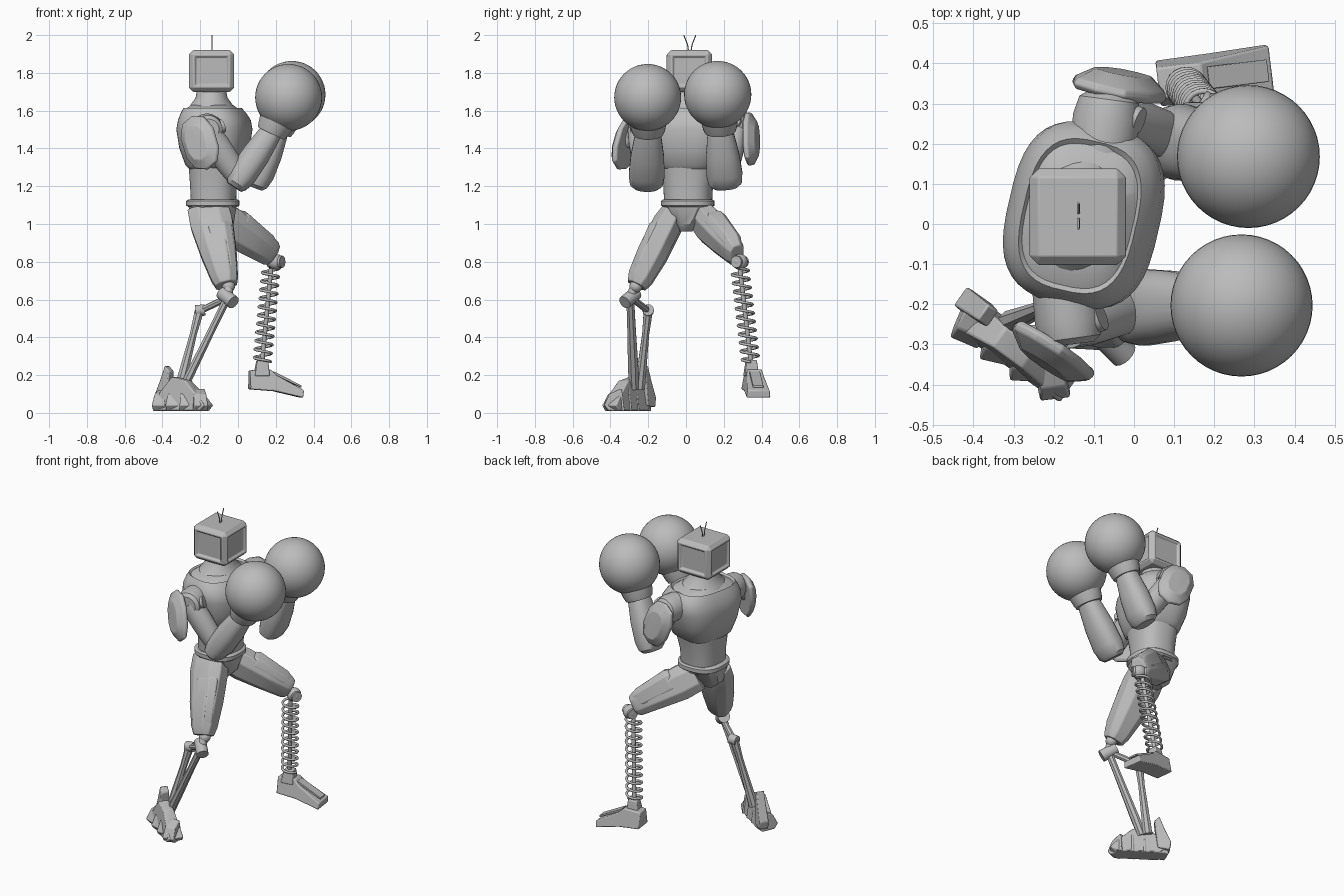
import bpy, bmesh, math
from mathutils import Vector, Matrix

cube = bpy.data.objects.get("Cube")
if cube:
    bpy.data.objects.remove(cube, do_unlink=True)

grey = bpy.data.materials.new("plain_grey")
grey.use_nodes = True
GREY = (0.5, 0.5, 0.5, 1)
grey.diffuse_color = GREY
grey.node_tree.nodes["Principled BSDF"].inputs["Base Color"].default_value = GREY


def finish(name, bm, bevel=0, angle=32):
    bmesh.ops.recalc_face_normals(bm, faces=bm.faces)
    me = bpy.data.meshes.new(name)
    bm.to_mesh(me)
    bm.free()
    ob = bpy.data.objects.new(name, me)
    bpy.context.collection.objects.link(ob)
    me.materials.append(grey)
    if bevel:
        mod = ob.modifiers.new("bevel", "BEVEL")
        mod.width, mod.segments = bevel, 2
    bpy.ops.object.select_all(action="DESELECT")
    ob.select_set(True)
    bpy.context.view_layer.objects.active = ob
    bpy.ops.object.shade_smooth_by_angle(angle=math.radians(angle))


def loft(name, rings, n=24, power=2, **kw):
    """Skin rings of (centre, u axis, v axis); power above 2 squares them."""
    bm = bmesh.new()
    loops = []
    for c, u, v in rings:
        loop = []
        for i in range(n):
            a = math.tau * (i + 0.5) / n
            x, y = math.cos(a), math.sin(a)
            sx = math.copysign(abs(x) ** (2 / power), x)
            sy = math.copysign(abs(y) ** (2 / power), y)
            loop.append(bm.verts.new(c + u * sx + v * sy))
        loops.append(loop)
    for lo, hi in zip(loops, loops[1:]):
        for i in range(n):
            j = (i + 1) % n
            bm.faces.new((lo[i], lo[j], hi[j], hi[i]))
    bm.faces.new(loops[0][::-1])
    bm.faces.new(loops[-1])
    finish(name, bm, **kw)


def limb(name, a, b, sections, ref=(0, 1, 0), **kw):
    """Loft from a to b with sections (t, half width along ref, half depth)."""
    a, b = Vector(a), Vector(b)
    d = (b - a).normalized()
    u = Vector(ref)
    u = (u - d * u.dot(d)).normalized()
    v = d.cross(u)
    loft(name, [(a.lerp(b, t), u * p, v * q) for t, p, q in sections], **kw)


def rod(name, a, b, r, n=16):
    limb(name, a, b, [(0, r, r), (1, r, r)], ref=(0.1, 0.9, 0.2), n=n)


def column(name, rows, yaw=0, **kw):
    """Upright loft with rows (z, x, y, half depth, half width)."""
    m = Matrix.Rotation(math.radians(yaw), 3, "Z")
    loft(name, [(Vector((x, y, z)), m @ Vector((p, 0, 0)), m @ Vector((0, q, 0)))
                for z, x, y, p, q in rows], **kw)


def ball(name, c, r, seg=48):
    bm = bmesh.new()
    bmesh.ops.create_uvsphere(bm, u_segments=seg, v_segments=seg // 2, radius=r,
                              matrix=Matrix.Translation(c))
    finish(name, bm)


def prism(name, outline, origin, yaw, half, taper=1, bevel=0.006):
    """Side outline of (forward, up) points, thickened sideways; taper narrows the top."""
    bm = bmesh.new()
    top = max(z for _, z in outline)
    m = Matrix.Translation(origin) @ Matrix.Rotation(math.radians(yaw), 4, "Z")
    sides = [[bm.verts.new(m @ Vector((x, s * half * (1 + (taper - 1) * max(z, 0) / top), z)))
              for x, z in outline] for s in (-1, 1)]
    for s in sides:
        bm.faces.new(s)
    for i in range(len(outline)):
        j = (i + 1) % len(outline)
        bm.faces.new((sides[0][i], sides[0][j], sides[1][j], sides[1][i]))
    finish(name, bm, bevel)


def wire(name, pts, r):
    cu = bpy.data.curves.new(name, "CURVE")
    cu.dimensions, cu.bevel_depth, cu.bevel_resolution = "3D", r, 2
    cu.use_fill_caps = True
    sp = cu.splines.new("POLY")
    sp.points.add(len(pts) - 1)
    for p, q in zip(sp.points, pts):
        p.co = (*q, 1)
    cu.materials.append(grey)
    bpy.context.collection.objects.link(bpy.data.objects.new(name, cu))


# Head: a chamfered box with inset panels on each side
bm = bmesh.new()
bmesh.ops.create_cube(bm, size=1, matrix=Matrix.Translation((-0.14, 0.018, 1.81))
                      @ Matrix.Diagonal((0.24, 0.24, 0.22, 1)))
bmesh.ops.bevel(bm, geom=bm.edges[:], offset=0.022, segments=1, affect="EDGES")
bm.normal_update()
for f in [f for f in bm.faces if max(abs(f.normal.x), abs(f.normal.y)) > 0.95]:
    bmesh.ops.inset_region(bm, faces=[f], thickness=0.012, depth=0)
    bmesh.ops.inset_region(bm, faces=[f], thickness=0.014, depth=-0.012)
finish("head", bm, 0.003, 25)
for s in (-1, 1):
    wire(("right" if s < 0 else "left") + "_antenna",
         [(-0.138, 0.02 + s * y, z) for y, z in ((0.006, 1.91), (0.012, 1.95), (0.032, 2.0))], 0.003)

# Torso
column("neck", [(1.58, -0.138, 0.02, 0.14, 0.17), (1.635, -0.14, 0.02, 0.108, 0.13),
                (1.67, -0.14, 0.02, 0.084, 0.092), (1.72, -0.14, 0.02, 0.076, 0.076)], yaw=-13)
column("chest", [(1.29, -0.125, 0.015, 0.125, 0.14), (1.31, -0.125, 0.015, 0.145, 0.165),
                 (1.40, -0.125, 0.02, 0.176, 0.2), (1.50, -0.125, 0.022, 0.19, 0.228),
                 (1.55, -0.125, 0.022, 0.18, 0.23), (1.59, -0.13, 0.022, 0.16, 0.212),
                 (1.615, -0.135, 0.02, 0.142, 0.19), (1.605, -0.135, 0.02, 0.134, 0.178),
                 (1.63, -0.138, 0.02, 0.105, 0.125)], yaw=-13, n=40, power=2.9)
column("abdomen", [(1.08, -0.13, 0.01, 0.118, 0.125), (1.2, -0.13, 0.012, 0.122, 0.13),
                   (1.32, -0.125, 0.015, 0.135, 0.155)], yaw=-8, n=32, power=2.5)
column("belt", [(1.09, -0.133, 0.01, 0.13, 0.132), (1.098, -0.133, 0.01, 0.142, 0.142),
                (1.122, -0.133, 0.01, 0.142, 0.142), (1.13, -0.133, 0.01, 0.13, 0.132)],
       n=32, power=2.5)
column("pelvis", [(0.96, -0.13, 0.0, 0.07, 0.035), (1.0, -0.135, 0.0, 0.115, 0.06),
                  (1.095, -0.135, 0.01, 0.13, 0.135)], n=12, power=3)

# Arms: shoulder, elbow, wrist, glove centre, glove radius, guard centre, guard yaw, side
arms = {
    "right": ((-0.165, -0.25, 1.5), (0.0, -0.21, 1.245), (0.185, -0.2, 1.5),
              (0.268, -0.203, 1.67), 0.177, (-0.205, -0.322, 1.43), -30, -1),
    "left": ((-0.07, 0.275, 1.53), (0.11, 0.21, 1.245), (0.215, 0.18, 1.51),
             (0.285, 0.168, 1.685), 0.178, (-0.035, 0.343, 1.45), -14, 1),
}
for side, (sh, el, wr, gl, r, pad, yaw, s) in arms.items():
    sh, el, wr, gl, pad = map(Vector, (sh, el, wr, gl, pad))
    inner = sh - Vector((0.01, s * 0.1, 0))
    limb(side + "_shoulder_joint", inner, sh + Vector((0.01, s * 0.05, 0)),
         [(0, 0.08, 0.08), (0.6, 0.085, 0.085), (0.9, 0.075, 0.075), (1, 0.055, 0.055)],
         ref=(0, 0, 1), n=28)
    rod(side + "_shoulder_boss", sh + Vector((0.03, 0, 0)), sh + Vector((0.085, -s * 0.02, 0.02)), 0.036)
    limb(side + "_upper_arm", sh, el, [(0, 0.06, 0.06), (0.3, 0.065, 0.07), (0.7, 0.06, 0.068),
                                      (1, 0.055, 0.055)], n=20)
    limb(side + "_forearm", el - Vector((0.02, 0, 0.05)), wr,
         [(0, 0.065, 0.045), (0.06, 0.088, 0.062), (0.22, 0.096, 0.075), (0.55, 0.088, 0.075),
          (0.9, 0.07, 0.062), (1, 0.06, 0.055)], n=24, power=2.4)
    limb(side + "_glove_cuff", wr - (gl - wr) * 0.12, gl,
         [(0, 0.082, 0.078), (0.1, 0.09, 0.085), (0.3, 0.098, 0.095), (0.5, 0.14, 0.14), (1, 0.15, 0.15)],
         n=28)
    ball(side + "_glove", gl, r)
    # Faceted guard plate, leaning along the outside of the upper arm
    m = Matrix.Rotation(math.radians(yaw), 3, "Z")
    out, flat = m @ Vector((0, s, 0)), m @ Vector((1, 0, 0))
    up = Vector((0, 0, 1)) - out * 0.1 - flat * 0.4
    along = flat + Vector((0, 0, 0.3))
    loft(side + "_arm_guard", [(pad + out * o, along * p, up * q) for o, p, q in
         ((-0.022, 0.095, 0.13), (-0.01, 0.102, 0.142), (0.005, 0.098, 0.138), (0.036, 0.06, 0.09))],
         n=10, power=2.4, bevel=0.004)
    rod(side + "_guard_mount", sh, pad, 0.035)

# Thighs with raised panels
thighs = {
    "right": ((-0.16, -0.05, 1.09), (-0.062, -0.262, 0.675),
              [(0, 0.06, 0.115), (0.22, 0.082, 0.12), (0.6, 0.085, 0.1), (0.9, 0.072, 0.076), (1, 0.055, 0.06)]),
    "left": ((-0.13, 0.07, 1.045), (0.185, 0.27, 0.838),
             [(0, 0.06, 0.1), (0.25, 0.075, 0.108), (0.6, 0.07, 0.092), (0.94, 0.054, 0.076), (1, 0.042, 0.06)]),
}
for side, (hip, knee, sec) in thighs.items():
    hip, knee = Vector(hip), Vector(knee)
    limb(side + "_thigh", hip, knee, sec, n=8, power=2.5, bevel=0.005)
    s = -1 if side == "right" else 1
    off = Vector((0.02, s * 0.012, 0.03))
    limb(side + "_thigh_panel", hip.lerp(knee, 0.3) + off, hip.lerp(knee, 0.92) + off * 0.6,
         [(0, 0.05, 0.07), (0.1, 0.066, 0.08), (0.85, 0.055, 0.065), (1, 0.04, 0.05)],
         n=8, power=2.8, bevel=0.004)

# Right shin: two struts between joints
ball("right_knee_ball", (-0.05, -0.265, 0.67), 0.034, 24)
rod("right_knee_link", (-0.05, -0.265, 0.68), (-0.055, -0.3, 0.6), 0.025)
rod("right_knee_pin", (-0.085, -0.265, 0.635), (-0.025, -0.325, 0.585), 0.036)
rod("right_shin_link", (-0.055, -0.29, 0.61), (-0.2, -0.2, 0.54), 0.018, n=8)
rod("right_shin_pin", (-0.225, -0.2, 0.54), (-0.175, -0.2, 0.545), 0.03)
limb("right_front_strut", (-0.06, -0.295, 0.6), (-0.29, -0.275, 0.13),
     [(0, 0.022, 0.022), (0.3, 0.024, 0.02), (0.8, 0.03, 0.024), (1, 0.025, 0.025)], n=8)
limb("right_rear_strut", (-0.205, -0.2, 0.54), (-0.31, -0.245, 0.13),
     [(0, 0.026, 0.026), (0.3, 0.02, 0.02), (0.8, 0.027, 0.027), (1, 0.03, 0.03)], n=8)

# Right foot: long instep, overlapping side plates and a heel spur
YAW = -35
heel, tip = Vector((-0.425, -0.22, 0.01)), Vector((-0.165, -0.4, 0.01))
prism("right_instep", [(-0.15, 0.03), (-0.12, 0), (0.14, 0), (0.17, 0.03), (0.13, 0.075),
                       (0.04, 0.16), (-0.05, 0.18), (-0.12, 0.1)],
      heel.lerp(tip, 0.5), YAW, 0.05, 0.6)
plate = [(-0.045, 0), (0.04, 0), (0.065, 0.03), (0.035, 0.09), (-0.03, 0.12)]
for i in range(4):
    prism("right_foot_plate_%d" % (i + 1), plate, heel.lerp(tip, 0.1 + 0.25 * i),
          YAW - 78 + 10 * i, 0.04, 0.75)
prism("right_heel_spur", [(0, 0.03), (0.07, 0.04), (0.09, 0.22), (0.06, 0.25), (0.03, 0.17), (-0.01, 0.08)],
      (-0.425, -0.185, 0), YAW, 0.03, 0.8)

# Left shin: coil spring around a thin core
ball("left_knee_ball", (0.2, 0.285, 0.8), 0.042, 24)
rod("left_knee_pin", (0.165, 0.305, 0.8), (0.235, 0.265, 0.8), 0.032)
top, low = Vector((0.175, 0.285, 0.765)), Vector((0.128, 0.343, 0.27))
rod("left_spring_core", top, low, 0.012, n=12)
TURNS, STEPS = 11, 20
wire("left_spring", [top.lerp(low, i / (TURNS * STEPS))
                     + 0.045 * Vector((math.cos(math.tau * i / STEPS), math.sin(math.tau * i / STEPS), 0))
                     for i in range(TURNS * STEPS + 1)], 0.0075)

# Left foot
prism("left_ankle", [(-0.04, 0), (0.04, 0), (0.032, 0.085), (-0.025, 0.085)], (0.125, 0.345, 0.195), 8, 0.038, 0.7)
prism("left_foot", [(0, 0.03), (0.13, 0.02), (0.28, -0.015), (0.285, 0.025), (0.14, 0.105), (0.11, 0.135), (0, 0.13)],
      (0.06, 0.35, 0.095), 7, 0.064, 0.6)
prism("left_foot_ridge", [(0, 0.01), (0.15, -0.062), (0.15, -0.05), (0, 0.025)], (0.185, 0.364, 0.195), 7, 0.028, 1, 0.002)
